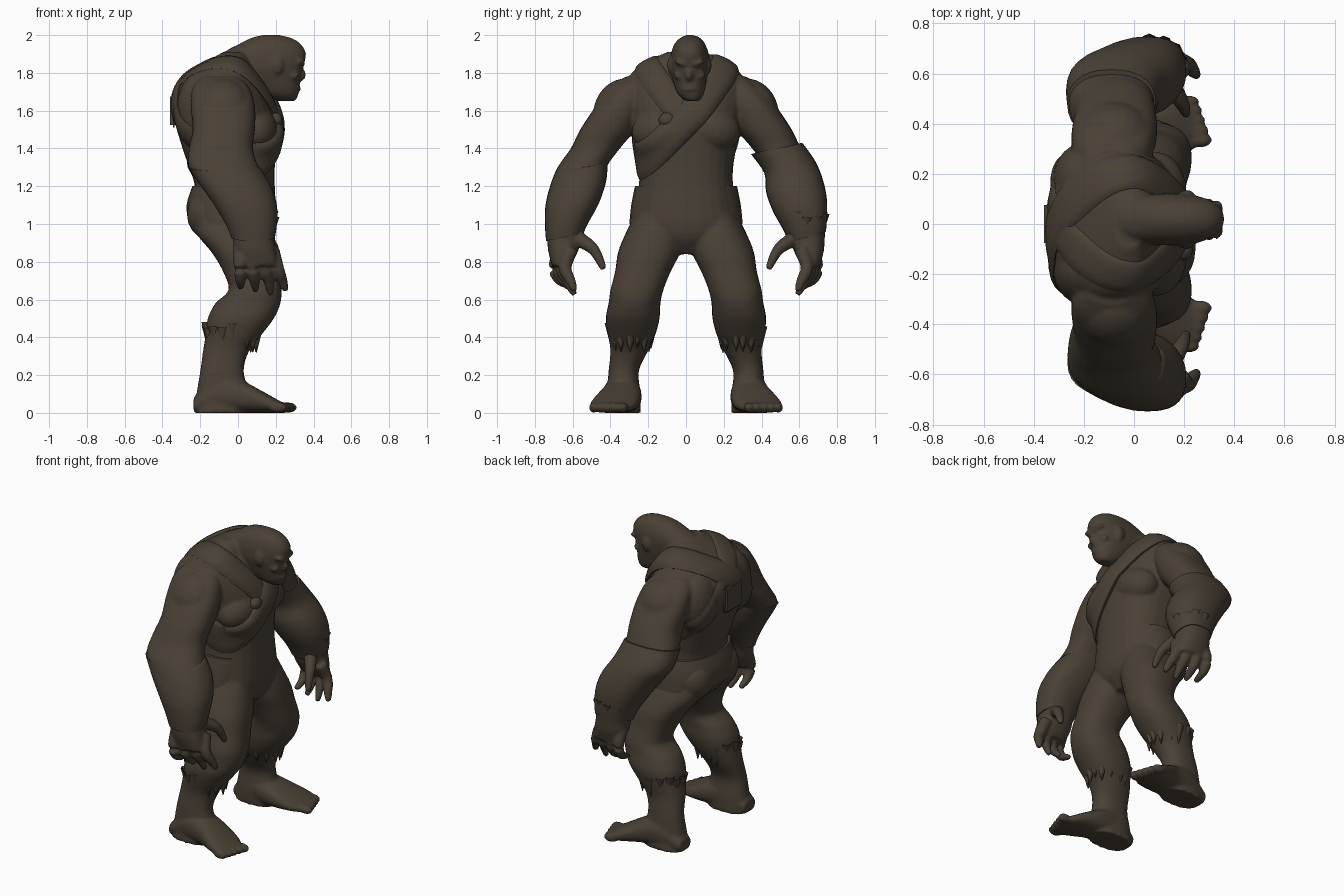
import bpy, bmesh, math, random
from mathutils import Vector, Matrix
from mathutils.bvhtree import BVHTree

random.seed(4)
if "Cube" in bpy.data.objects:
    bpy.data.objects.remove(bpy.data.objects["Cube"])

mat = bpy.data.materials.new("dark_brown_clay")
mat.use_nodes = True
COLOUR = (0.068, 0.052, 0.036, 1)
mat.diffuse_color = COLOUR
mat.node_tree.nodes["Principled BSDF"].inputs["Base Color"].default_value = COLOUR


def finish(bm, name, angle=60):
    """Turn a bmesh into a smooth shaded object."""
    bmesh.ops.recalc_face_normals(bm, faces=bm.faces)
    mesh = bpy.data.meshes.new(name)
    bm.to_mesh(mesh)
    bm.free()
    mesh.materials.append(mat)
    obj = bpy.data.objects.new(name, mesh)
    bpy.context.collection.objects.link(obj)
    bpy.ops.object.select_all(action="DESELECT")
    obj.select_set(True)
    bpy.context.view_layer.objects.active = obj
    bpy.ops.object.shade_smooth_by_angle(angle=math.radians(angle))
    return obj


def skin(bm, rings, closed=False):
    """Bridge rings of points into a tube."""
    rows = [[bm.verts.new(p) for p in ring] for ring in rings]
    n = len(rows[0])
    pairs = list(zip(rows, rows[1:])) + ([(rows[-1], rows[0])] if closed else [])
    for a, b in pairs:
        for i in range(n):
            bm.faces.new((a[i], a[(i + 1) % n], b[(i + 1) % n], b[i]))
    if not closed:
        bm.faces.new(rows[0][::-1])
        bm.faces.new(rows[-1])


def spline(keys, steps):
    """Catmull-Rom interpolation of number tuples."""
    keys = [Vector(k) for k in keys]
    out = []
    for i in range(len(keys) - 1):
        p0, p1, p2 = keys[max(i - 1, 0)], keys[i], keys[i + 1]
        p3 = keys[min(i + 2, len(keys) - 1)]
        for s in range(steps):
            t = s / steps
            out.append(p1 + (p2 - p0) * (t / 2)
                       + (p0 * 2 - p1 * 5 + p2 * 4 - p3) * (t * t / 2)
                       + (p1 * 3 - p0 - p2 * 3 + p3) * (t ** 3 / 2))
    return out + [keys[-1]]


def loft(bm, keys, axis="z", side=1, grow=0, tilt=0, sides=28):
    """Oval sections: position on axis, then low and high bounds across it."""
    rings = []
    for t, a0, a1, b0, b1 in spline(keys, 4):
        ring = []
        for i in range(sides):
            u = math.tau * i / sides
            c, s = math.cos(u), math.sin(u)
            a = (a0 + a1) / 2 + ((a1 - a0) / 2 + grow) * math.copysign(abs(c) ** 0.85, c)
            b = (b0 + b1) / 2 + ((b1 - b0) / 2 + grow) * math.copysign(abs(s) ** 0.85, s)
            ring.append((a, b * side, t + tilt * s) if axis == "z" else (t, a * side, b))
        rings.append(ring)
    skin(bm, rings)


def ball(bm, pos, size, tilt=0, side=1):
    m = (Matrix.Translation((pos[0], pos[1] * side, pos[2]))
         @ Matrix.Rotation(tilt * side, 4, "X") @ Matrix.Diagonal((*size, 1)))
    bmesh.ops.create_uvsphere(bm, u_segments=20, v_segments=12, radius=1, matrix=m)


def digit(bm, pts, radius, side):
    """Tapering finger along a bent path."""
    path = spline([(x, y * side, z) for x, y, z in pts], 4)
    rings = []
    for i, p in enumerate(path):
        d = path[min(i + 1, len(path) - 1)] - path[max(i - 1, 0)]
        q = d.to_track_quat("Z", "Y")
        r = radius * (1 - 0.6 * (i / (len(path) - 1)) ** 2)
        rings.append([p + q @ Vector((r * math.cos(k * math.tau / 10),
                                      r * math.sin(k * math.tau / 10), 0)) for k in range(10)])
    skin(bm, rings)


TORSO = [(.84, -.09, .12, -.1, .1), (.92, -.19, .18, -.22, .22), (1, -.25, .2, -.28, .28),
         (1.1, -.26, .2, -.27, .27), (1.2, -.23, .195, -.25, .25), (1.3, -.26, .195, -.25, .25),
         (1.42, -.3, .2, -.27, .27), (1.55, -.335, .2, -.3, .3), (1.68, -.335, .16, -.32, .32),
         (1.78, -.28, .11, -.3, .3), (1.85, -.18, .07, -.23, .23), (1.91, -.08, .04, -.1, .1)]
LEG = [(1.05, -.24, .16, .03, .27), (.95, -.22, .19, .01, .32), (.85, -.14, .21, .03, .36),
       (.75, -.08, .22, .08, .375), (.65, -.05, .23, .12, .4), (.58, -.12, .225, .135, .41),
       (.5, -.16, .19, .14, .425), (.42, -.17, .13, .16, .415), (.33, -.185, .06, .2, .4),
       (.22, -.2, .03, .25, .41), (.1, -.22, .06, .24, .42), (0, -.23, .05, .24, .43)]
FOOT = [(-.235, .28, .4, 0, .08), (-.1, .245, .43, 0, .19), (.02, .235, .45, 0, .17),
        (.12, .245, .49, 0, .12), (.2, .27, .51, 0, .075), (.25, .31, .48, 0, .05)]
ARM = [(1.78, -.19, 0, .2, .32), (1.72, -.24, .06, .2, .4), (1.62, -.25, .09, .22, .48),
       (1.5, -.24, .09, .27, .56), (1.4, -.26, .08, .35, .61), (1.3, -.26, .11, .42, .68),
       (1.2, -.19, .17, .43, .72), (1.1, -.12, .2, .465, .74), (1, -.06, .2, .52, .74),
       (.93, -.03, .19, .55, .735), (.86, -.02, .2, .57, .73), (.78, .01, .21, .61, .71)]
HEAD = [(1.65, .21, .3, 0, .07), (1.69, .13, .32, -.045, .095), (1.76, .05, .33, -.07, .11),
        (1.83, -.05, .345, -.085, .12), (1.9, -.08, .36, -.08, .12), (1.955, .01, .33, -.06, .1),
        (1.985, .07, .28, -.03, .075), (2, .13, .22, 0, .04)]

# Torso with chest and back muscles; its surface is kept for laying straps on
bm = bmesh.new()
loft(bm, TORSO)
for s in (-1, 1):
    ball(bm, (.09, .13, 1.5), (.12, .16, .12), -.2, s)
    ball(bm, (-.21, .17, 1.6), (.115, .15, .2), 0, s)
tree = BVHTree.FromBMesh(bm)

# Head and face
loft(bm, HEAD)
ball(bm, (.335, .015, 1.79), (.026, .02, .032))
ball(bm, (.31, .02, 1.715), (.025, .045, .012))
ball(bm, (.295, .03, 1.675), (.022, .035, .018))
for s in (-1, 1):
    ball(bm, (.33, .018 + s * .04, 1.85), (.028, .042, .014), s * .3)
    ball(bm, (.3, .018 + s * .055, 1.785), (.025, .03, .022))
    ball(bm, (.21, .018 + s * .1, 1.84), (.03, .018, .045))

# Limbs, muscles, hands and toes
for s in (-1, 1):
    loft(bm, LEG, side=s)
    loft(bm, FOOT, axis="x", side=s)
    loft(bm, ARM, side=s)
    ball(bm, (-.16, .13, 1.05), (.11, .13, .13), 0, s)
    ball(bm, (-.08, .35, 1.62), (.155, .13, .16), .6, s)
    ball(bm, (.14, .27, .6), (.085, .1, .1), 0, s)
    for i in range(5):
        ball(bm, (.265 - i * .013, .335 + i * .039, .028),
             (.048, .03 - i * .002, .028), 0, s)
    for i in range(4):
        x, y = .01 + i * .057, .695 - i * .018
        digit(bm, [(x, y - .035, .87), (x * 1.15, y, .77), (x * 1.3, y - .03, .7),
                   (x * 1.4, .59, .625 + abs(i - 2) * .02)], .038, s)
    digit(bm, [(.1, .61, .95), (.15, .55, .91), (.19, .485, .86), (.21, .435, .76)], .042, s)
for v in bm.verts:
    v.co.z = max(v.co.z, 0)
body = finish(bm, "body")
mod = body.modifiers.new("fuse", "REMESH")
mod.mode = "VOXEL"
mod.voxel_size = .01
mod.use_smooth_shade = True
mod = body.modifiers.new("soften", "SMOOTH")
mod.factor = .5
mod.iterations = 4


def strap(name, side, low, width, thick, start, stop):
    """Padded band round the torso over one shoulder, thickest on the chest."""
    top, bottom = Vector((-.06, side * .19, 1.84)), Vector((-.03, -side * .28, low))
    centre = (top + bottom) / 2
    up = (top - bottom).normalized()
    fwd = Vector((1, 0, -.33))
    across = up.cross(fwd).normalized()
    closed = stop - start >= 360
    rings, count = [], 64
    for i in range(count + (not closed)):
        a = math.radians(start + (stop - start) * i / count)
        d = (fwd * math.sin(a) + up * math.cos(a)).normalized()
        pad = thick * (.4 + .6 * max(d.x, 0))
        outer, inner = [], []
        for k in range(-3, 4):
            o = centre + across * (k / 6 * width)
            hit = tree.ray_cast(o + d, -d)[0] or o + d * .3
            outer.append(hit + d * pad * (1 - .5 * (k / 3) ** 4))
            inner.append(hit - d * .03)
        rings.append(outer + inner[::-1])
    band = bmesh.new()
    skin(band, rings, closed)
    obj = finish(band, name)
    obj.modifiers.new("soften", "SMOOTH").iterations = 3


# Straps over both shoulders, crossing at the back
strap("chest_sash", 1, 1.34, .17, .05, 0, 360)
strap("right_shoulder_strap", -1, 1.36, .15, .03, -165, 70)

# Clasp on the chest and plate where the straps cross
bm = bmesh.new()
ball(bm, (.2, -.1, 1.55), (.035, .045, .04))
finish(bm, "sash_clasp")
bm = bmesh.new()
bmesh.ops.create_cube(bm, size=1, matrix=Matrix.Translation((-.34, 0, 1.6))
                      @ Matrix.Diagonal((.04, .18, .18, 1)))
bmesh.ops.bevel(bm, geom=bm.edges[:], offset=.015, segments=2, affect="EDGES")
finish(bm, "back_plate", 30)


def tufts(bm, keys, z, count, length, side):
    """Ragged fur points lying close round a limb."""
    _, a0, a1, b0, b1 = min(spline(keys, 4), key=lambda r: abs(r[0] - z))
    for i in range(count):
        u = math.tau * (i + random.random() * .5) / count
        d = Vector((math.cos(u), math.sin(u) * side, 0))
        p = Vector(((a0 + a1) / 2 + ((a1 - a0) / 2 - .015) * d.x,
                    (b0 + b1) / 2 * side + ((b1 - b0) / 2 - .015) * d.y,
                    z + random.uniform(-.02, .02)))
        q = Vector((0, 0, -1)).to_track_quat("Z", "Y")
        bmesh.ops.create_cone(bm, segments=8, radius1=.035, radius2=.002, depth=length,
                              matrix=Matrix.Translation(p) @ q.to_matrix().to_4x4())


# Fur on the shins, forearm guards
for s, label in ((-1, "right"), (1, "left")):
    bm = bmesh.new()
    tufts(bm, LEG, .4, 14, .13, s)
    finish(bm, label + "_leg_fur")
    bm = bmesh.new()
    if s > 0:
        loft(bm, [r for r in ARM if .92 < r[0] < 1.45], side=s, grow=.006, tilt=.03)
        tufts(bm, ARM, 1, 12, .1, s)
    else:
        loft(bm, [r for r in ARM if .92 < r[0] < 1.35], side=s, grow=.006, tilt=-.02)
    finish(bm, label + "_forearm_guard")

# Waistband of the trousers, open at the belly
bm = bmesh.new()
loft(bm, [(z, x0 - .012, x1 - .02, y0 - .02, y1 + .02)
          for z, x0, x1, y0, y1 in TORSO if .95 < z < 1.25])
finish(bm, "waistband")
